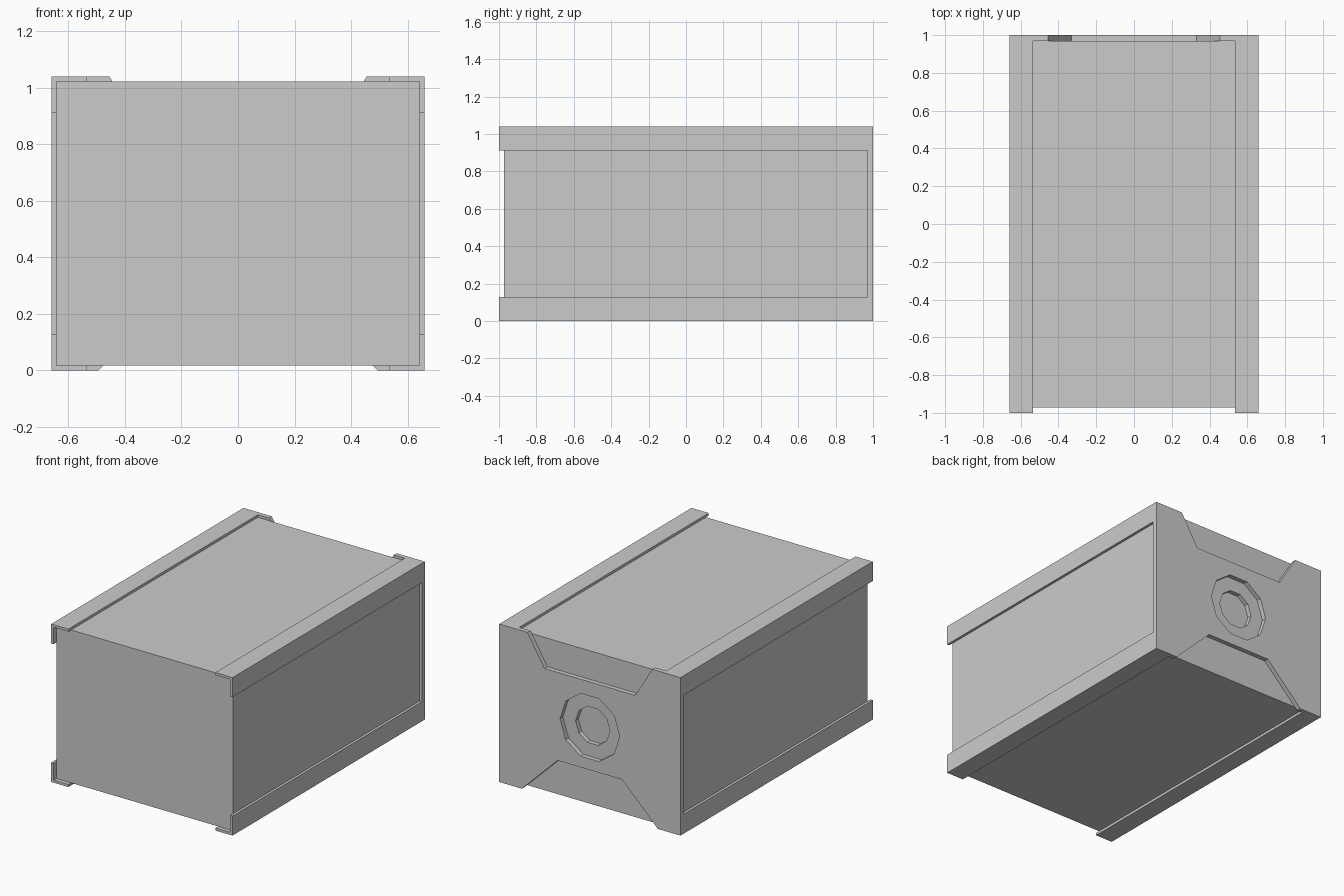
import bpy, bmesh, math

if "Cube" in bpy.data.objects:
    bpy.data.objects.remove(bpy.data.objects["Cube"])

HW, H = 0.66, 1.04          # half width and full height
SKIN = 0.017                # rail thickness
BODY_BACK = 0.97
PORT_Z = 0.535


def prism(name, pts, y0, y1):
    """Extrude an (x, z) outline along y."""
    bm = bmesh.new()
    face = bm.faces.new([bm.verts.new((x, y0, z)) for x, z in pts])
    out = bmesh.ops.extrude_face_region(bm, geom=[face])
    verts = [v for v in out["geom"] if isinstance(v, bmesh.types.BMVert)]
    bmesh.ops.translate(bm, verts=verts, vec=(0, y1 - y0, 0))
    bmesh.ops.recalc_face_normals(bm, faces=bm.faces)
    mesh = bpy.data.meshes.new(name)
    bm.to_mesh(mesh)
    bm.free()
    ob = bpy.data.objects.new(name, mesh)
    bpy.context.collection.objects.link(ob)
    return ob


def decagon(r):
    return [(r * math.cos(math.tau * i / 10), PORT_Z + r * math.sin(math.tau * i / 10))
            for i in range(10)]


def cut(ob, cutter):
    mod = ob.modifiers.new("cut", "BOOLEAN")
    mod.operation = "DIFFERENCE"
    mod.solver = "EXACT"
    mod.object = cutter
    cutter.hide_render = True
    cutter.hide_set(True)


# Main box
bx, z0, z1 = HW - SKIN, SKIN, H - SKIN
body = prism("body", [(-bx, z0), (bx, z0), (bx, z1), (-bx, z1)], -0.972, BODY_BACK)

# Corner rails: thin L-section angles along the four long edges
leg = 0.128
rail = [(HW, 0), (HW, leg), (HW - SKIN, leg), (HW - SKIN, SKIN),
        (HW - leg + 0.003, SKIN), (HW - leg + 0.003, 0)]
for side, sx in (("left", -1), ("right", 1)):
    for level, top in (("lower", False), ("upper", True)):
        pts = [(sx * x, H - z if top else z) for x, z in rail]
        prism(f"{level}_{side}_rail", pts, -1, BODY_BACK)

# Back plate with a trapezoid notch at top and bottom
half = [(0.235, 0.255), (0.495, 0), (HW, 0), (HW, H), (0.455, H), (0.33, 0.835)]
plate = prism("back_plate", half + [(-x, z) for x, z in reversed(half)], BODY_BACK, 1)

# Stepped ten-sided port in the middle of the back
cut(plate, prism("port_outer_cutter", decagon(0.217), 0.9, 1.1))
cut(body, prism("port_inner_cutter", decagon(0.125), 0.94, 1.1))
